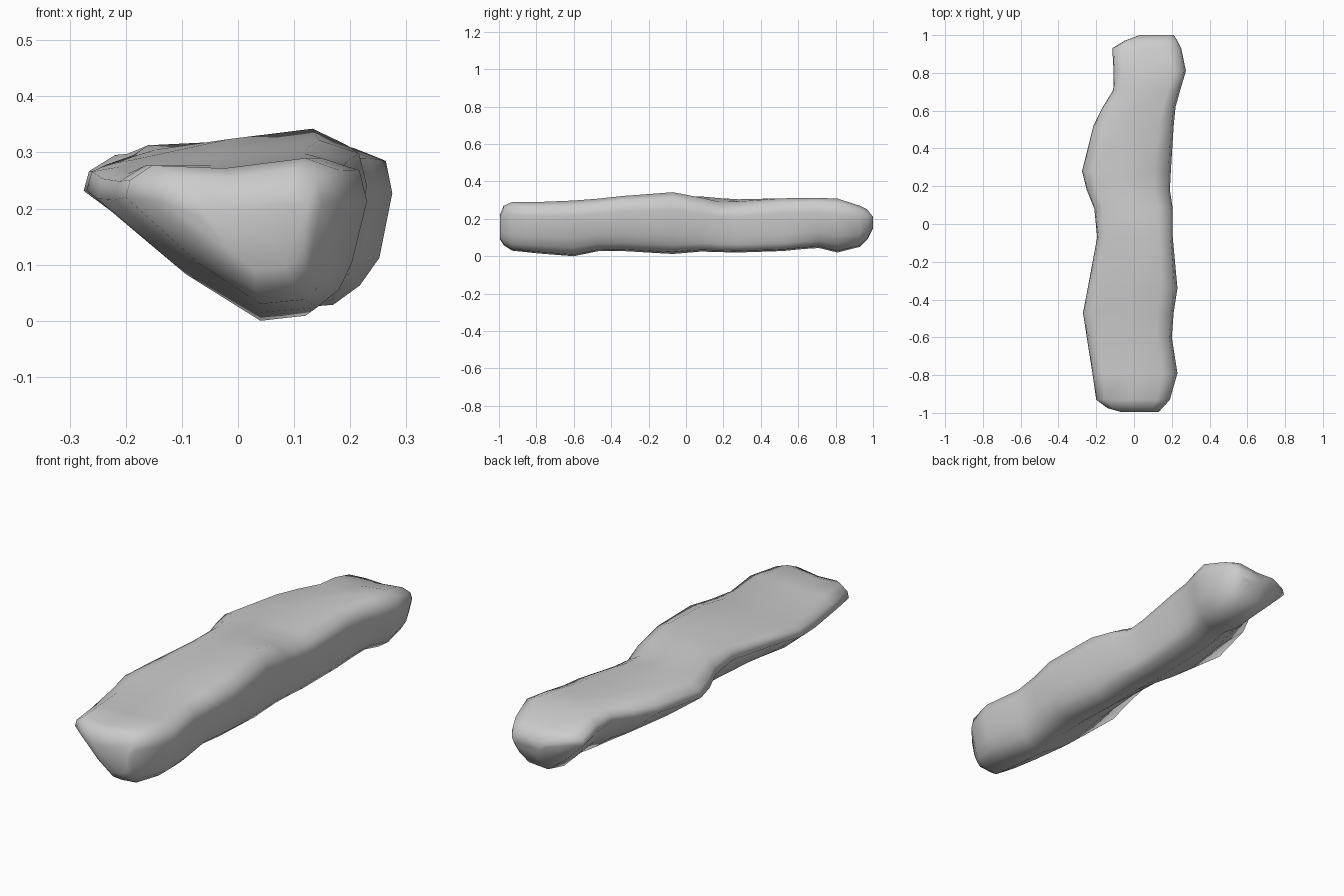
import bpy, bmesh

# stations along the length:
# y, left x, right x, keel x, lower right x, bottom z, top z
STATIONS = [
    (-0.995, -0.07, 0.13, 0.03, 0.08, 0.09, 0.22),
    (-0.975, -0.14, 0.15, 0.03, 0.10, 0.06, 0.27),
    (-0.93, -0.20, 0.19, 0.04, 0.12, 0.03, 0.29),
    (-0.79, -0.22, 0.23, 0.04, 0.14, 0.015, 0.29),
    (-0.60, -0.25, 0.20, 0.04, 0.12, 0.0, 0.298),
    (-0.47, -0.27, 0.21, 0.045, 0.12, 0.027, 0.308),
    (-0.34, -0.245, 0.23, 0.05, 0.14, 0.028, 0.322),
    (-0.07, -0.195, 0.205, 0.06, 0.135, 0.012, 0.345),
    (0.08, -0.21, 0.205, 0.05, 0.14, 0.025, 0.328),
    (0.18, -0.25, 0.19, 0.05, 0.14, 0.022, 0.312),
    (0.28, -0.275, 0.195, 0.05, 0.145, 0.02, 0.31),
    (0.52, -0.215, 0.21, 0.05, 0.155, 0.028, 0.31),
    (0.62, -0.165, 0.22, 0.05, 0.16, 0.038, 0.311),
    (0.71, -0.11, 0.245, 0.06, 0.165, 0.044, 0.312),
    (0.81, -0.108, 0.275, 0.07, 0.17, 0.02, 0.308),
    (0.93, -0.115, 0.25, 0.07, 0.17, 0.05, 0.27),
    (0.97, -0.05, 0.23, 0.08, 0.16, 0.09, 0.25),
    (1.0, 0.03, 0.21, 0.10, 0.15, 0.15, 0.21),
]


def section(y, xl, xr, kx, bx, zb, zt):
    """Rounded, lopsided triangular cross-section."""
    h, w = zt - zb, xr - xl
    dip = max(0, 1 - abs(y - 0.2) / 0.3)     # worn right shoulder
    left = 0.12 if -0.7 < y < 0 else 0.05    # lower left shoulder at the front
    pts = [
        (xl, zt - 0.27 * h),
        (xl + 0.02 * w, zt - 0.15 * h),
        (xl + 0.12 * w, zt - left * h),
        (xl + 0.45 * w, zt - 0.07 * (1 - dip) * h),
        (xr - 0.18 * w, zt - 0.08 * dip * h),
        (xr - 0.03 * w, zt - (0.08 + 0.14 * dip) * h),
        (xr, zt - (0.28 + 0.08 * dip) * h),
        (xr - 0.06 * w, zb + 0.32 * h),
        (bx + 0.45 * (xr - bx), zb + 0.15 * h),
        (bx, zb + 0.03 * h),
        (kx, zb),
        (kx + 0.46 * (xl - kx), zb + 0.28 * h),
    ]
    return [(x, y, z) for x, z in pts]


# loft the sections into one closed rock
bm = bmesh.new()
rings = [[bm.verts.new(p) for p in section(*s)] for s in STATIONS]
n = len(rings[0])
for a, b in zip(rings, rings[1:]):
    for i in range(n):
        j = (i + 1) % n
        bm.faces.new((a[i], a[j], b[j], b[i]))
bm.faces.new(rings[0])
bm.faces.new(rings[-1])
bmesh.ops.recalc_face_normals(bm, faces=bm.faces)
for f in bm.faces:
    f.smooth = True

mesh = bpy.data.meshes.new("long_rock")
bm.to_mesh(mesh)
bm.free()
rock = bpy.data.objects.new("long_rock", mesh)
bpy.context.collection.objects.link(rock)
